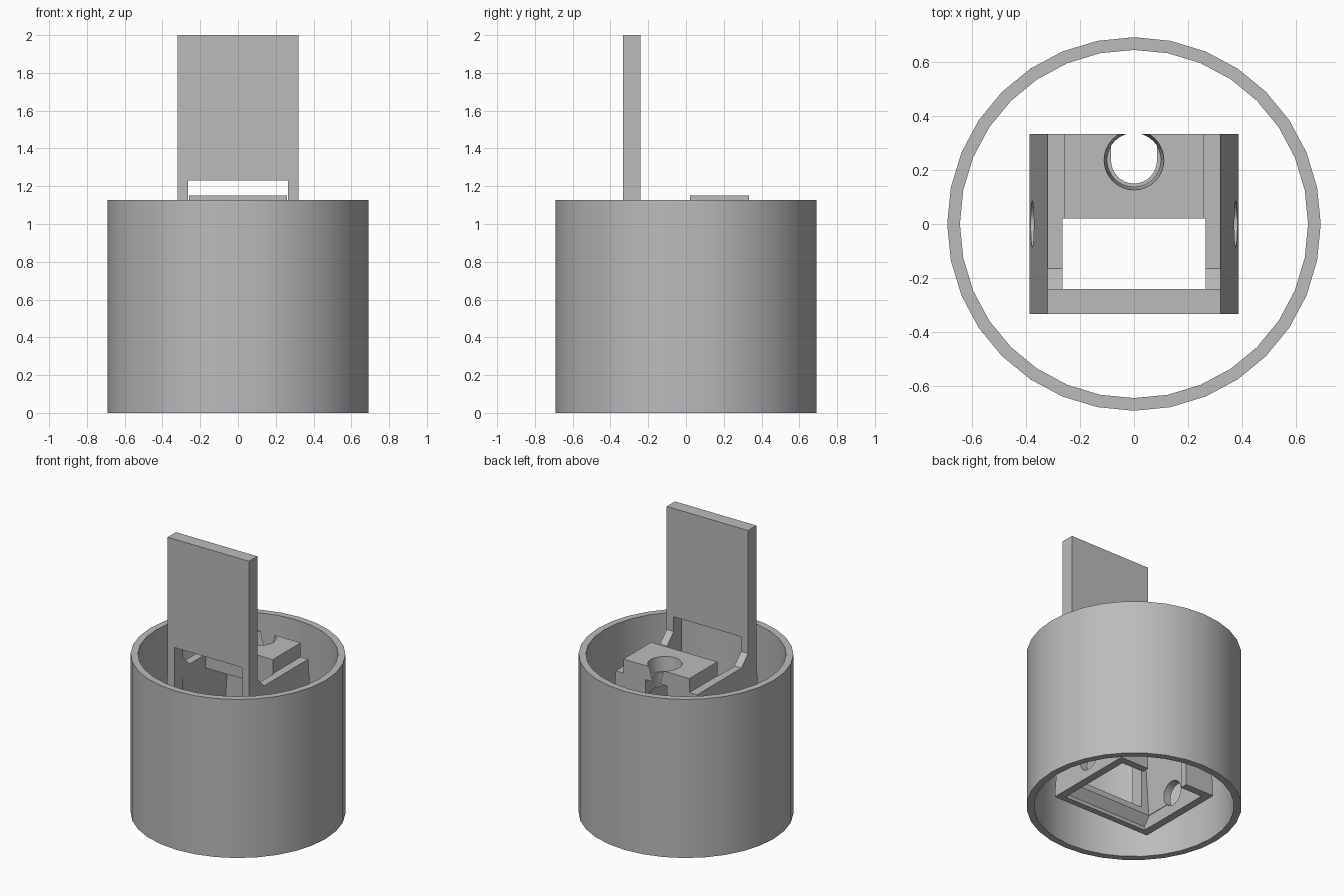
import bpy, bmesh, math

cube = bpy.data.objects.get("Cube")
if cube:
    bpy.data.objects.remove(cube, do_unlink=True)

grey = bpy.data.materials.new("plain grey")
grey.use_nodes = True
grey.diffuse_color = (0.5, 0.5, 0.5, 1)
grey.node_tree.nodes["Principled BSDF"].inputs["Base Color"].default_value = (0.5, 0.5, 0.5, 1)

Z0, Z_WALL, Z_BLOCK = 0.075, 1.05, 1.15   # skirt foot, side wall top, block top
FRONT, BACK = -0.333, 0.333
PLATE_IN = -0.24                          # inner face of the front plate
X_IN, X_OUT, FLARE = 0.265, 0.32, 0.067


def finish(name, bm):
    bmesh.ops.recalc_face_normals(bm, faces=bm.faces)
    mesh = bpy.data.meshes.new(name)
    bm.to_mesh(mesh)
    bm.free()
    mesh.materials.append(grey)
    obj = bpy.data.objects.new(name, mesh)
    bpy.context.collection.objects.link(obj)
    return obj


def prism(name, points, low, high, axis):
    """Extrude a flat profile along x, y or z."""
    place = {"x": lambda a, b, t: (t, a, b),
             "y": lambda a, b, t: (a, t, b),
             "z": lambda a, b, t: (a, b, t)}[axis]
    bm = bmesh.new()
    face = bm.faces.new([bm.verts.new(place(a, b, low)) for a, b in points])
    moved = bmesh.ops.extrude_face_region(bm, geom=[face])["geom"]
    step = place(0, 0, high - low)
    bmesh.ops.translate(bm, vec=step, verts=[v for v in moved if isinstance(v, bmesh.types.BMVert)])
    return finish(name, bm)


def box(name, x0, x1, y0, y1, z0, z1):
    return prism(name, [(x0, y0), (x1, y0), (x1, y1), (x0, y1)], z0, z1, "z")


def trapezoid(half_top, top, bottom):
    """Side-tapered profile following the flare of the skirt."""
    wide = lambda z: half_top + FLARE * (Z_WALL - z) / (Z_WALL - Z0)
    return [(-wide(bottom), bottom), (wide(bottom), bottom), (wide(top), top), (-wide(top), top)]


def round_cutter(name, r_low, r_high, depth, location, rotation=(0, 0, 0)):
    bm = bmesh.new()
    bmesh.ops.create_cone(bm, cap_ends=True, segments=32, radius1=r_low, radius2=r_high, depth=depth)
    obj = finish(name, bm)
    obj.location, obj.rotation_euler = location, rotation
    return obj


def cut(target, *cutters):
    for cutter in cutters:
        mod = target.modifiers.new("cut", "BOOLEAN")
        mod.operation, mod.solver, mod.object = "DIFFERENCE", "EXACT", cutter
        cutter.hide_render = True
    bpy.context.view_layer.update()
    depsgraph = bpy.context.evaluated_depsgraph_get()
    mesh = bpy.data.meshes.new_from_object(target.evaluated_get(depsgraph))
    target.modifiers.clear()
    target.data = mesh
    for cutter in cutters:
        bpy.data.objects.remove(cutter, do_unlink=True)


# Round outer sleeve, a lathed rectangular section
bm = bmesh.new()
section = [bm.verts.new((0, r, z)) for r, z in ((0.645, 0), (0.692, 0), (0.692, 1.127), (0.645, 1.127))]
edges = [bm.edges.new((section[i], section[(i + 1) % 4])) for i in range(4)]
bmesh.ops.spin(bm, geom=section + edges, cent=(0, 0, 0), axis=(0, 0, 1),
               angle=math.tau, steps=32, use_duplicate=False)
bmesh.ops.remove_doubles(bm, verts=bm.verts, dist=0.001)
sleeve = finish("outer_sleeve", bm)
bpy.ops.object.select_all(action="DESELECT")
sleeve.select_set(True)
bpy.context.view_layer.objects.active = sleeve
bpy.ops.object.shade_smooth_by_angle(angle=math.radians(30))

# Flared hollow holder: open middle, pocket below the block, open front and back
holder = prism("holder_body", trapezoid(X_OUT, Z_WALL, Z0), FRONT, BACK, "y")
cut(holder,
    prism("well_cutter", trapezoid(X_IN, 1.2, 0), PLATE_IN, 0.02, "y"),
    prism("pocket_cutter", trapezoid(X_IN, 0.95, 0), -0.1, 0.28, "y"),
    box("window_cutter", -X_IN, X_IN, -0.5, -0.1, 0.2, 1.3),
    box("back_cutter", -0.16, 0.16, 0.2, 0.5, 0, 0.94),
    prism("foot_bevel_cutter", [(-0.29, 0), (-0.29, 0.1), (PLATE_IN, 0.16), (0, 0.16), (0, 0)],
          -0.33, 0.33, "x"),
    round_cutter("cross_hole_cutter", 0.085, 0.085, 2, (0, 0, 0.22), (0, math.pi / 2, 0)),
    box("slot_cutter", -0.085, 0.085, 0.235, 0.5, 0.9, 1.2),
    round_cutter("slot_end_cutter", 0.085, 0.085, 0.4, (0, 0.235, 1.05)))

# Raised mounting block with a countersunk hole that breaks the back edge
block = box("mounting_block", -0.26, 0.26, 0.02, BACK, Z_WALL, Z_BLOCK)
cut(block,
    round_cutter("countersink_cutter", 0.098, 0.113, 0.14, (0, 0.237, 1.10)))

# Tall front plate with the top of the window
plate = prism("front_plate",
              [(-X_OUT, Z_WALL), (-X_IN, Z_WALL), (-X_IN, 1.23), (X_IN, 1.23), (X_IN, Z_WALL),
               (X_OUT, Z_WALL), (X_OUT, 2), (-X_OUT, 2)], FRONT, PLATE_IN, "y")

# Sloped gussets joining the plate to the side walls
gusset = [(PLATE_IN, Z_WALL), (-0.165, Z_WALL), (PLATE_IN, 1.125)]
for side, x in (("left", X_IN), ("right", -X_OUT)):
    prism(side + "_gusset", gusset, x, x + X_OUT - X_IN, "x")
